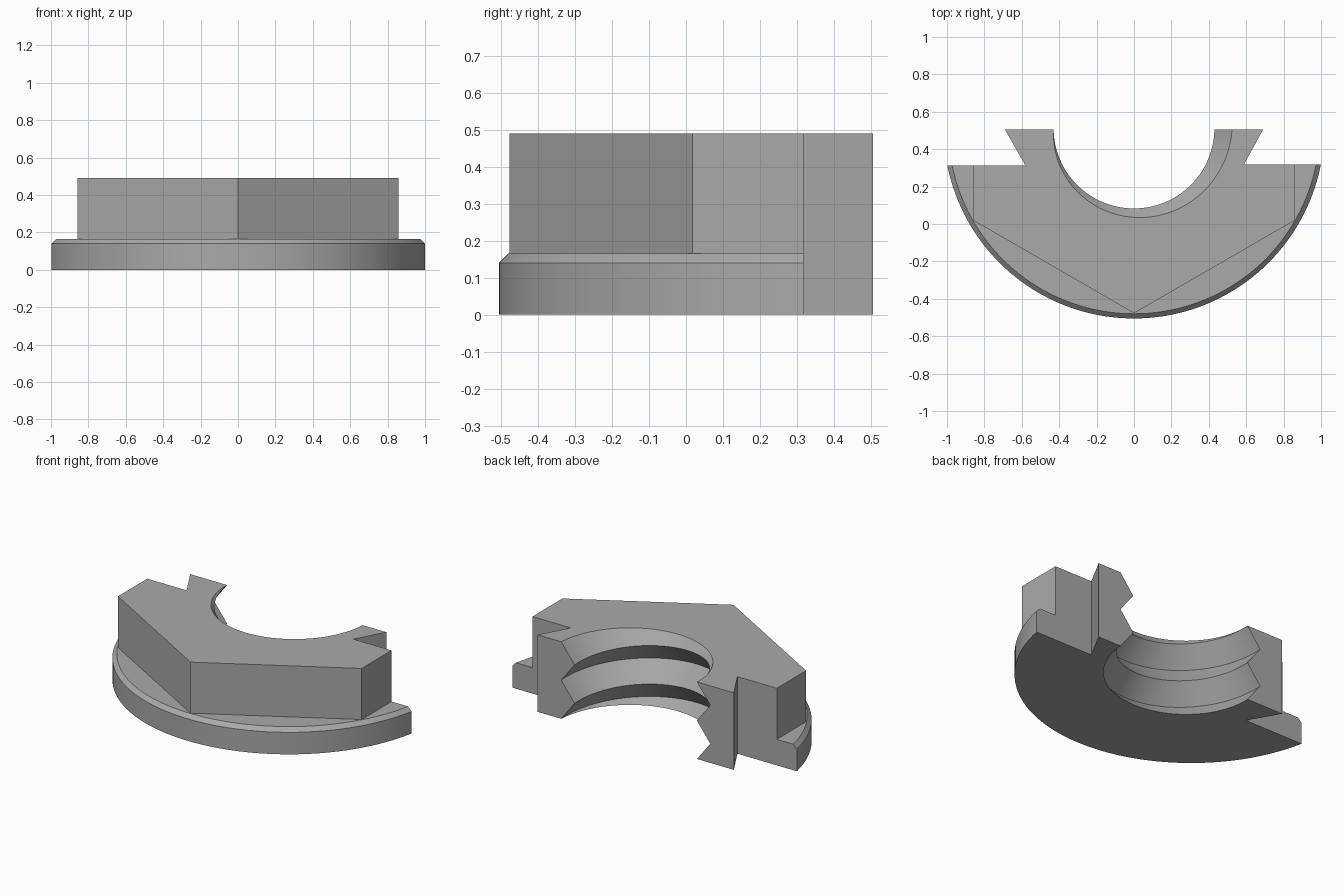
import bpy, bmesh, math

cube = bpy.data.objects.get("Cube")
if cube:
    bpy.data.objects.remove(cube, do_unlink=True)

AXIS_Y = 0.513      # the ring axis lies just behind the split face
TOP = 0.49
PITCH = 0.245

steel = bpy.data.materials.new("grey_steel")
steel.use_nodes = True
steel.diffuse_color = (0.4, 0.4, 0.4, 1)
steel.node_tree.nodes["Principled BSDF"].inputs["Base Color"].default_value = (0.4, 0.4, 0.4, 1)


def finish(name, bm):
    bmesh.ops.recalc_face_normals(bm, faces=bm.faces)
    mesh = bpy.data.meshes.new(name)
    bm.to_mesh(mesh)
    bm.free()
    mesh.materials.append(steel)
    obj = bpy.data.objects.new(name, mesh)
    bpy.context.collection.objects.link(obj)
    return obj


def loft(name, rings):
    """Closed solid through equal-length rings of points."""
    bm = bmesh.new()
    loops = [[bm.verts.new(p) for p in ring] for ring in rings]
    n = len(loops[0])
    for a, b in zip(loops, loops[1:]):
        for i in range(n):
            j = (i + 1) % n
            bm.faces.new((a[i], a[j], b[j], b[i]))
    bm.faces.new(loops[0])
    bm.faces.new(loops[-1])
    return finish(name, bm)


def circle(radius, z, sides):
    return [(radius * math.sin(math.tau * i / sides),
             AXIS_Y - radius * math.cos(math.tau * i / sides), z) for i in range(sides)]


def prism(name, outline, low, high):
    return loft(name, [[(x, y, z) for x, y in outline] for z in (low, high)])


def threaded_bore(name, steps=64, rows=range(-2, 7)):
    """Half-round plug whose wall is a helical V thread."""
    bm = bmesh.new()
    low, high = (bm.verts.new((0, AXIS_Y, z)) for z in (-0.4, 0.9))
    columns = []
    for s in range(steps + 1):
        t = s / steps
        a = -math.pi * t
        column = []
        for k in rows:
            r = 0.43 if k % 2 else 0.525
            column.append(bm.verts.new((r * math.cos(a), AXIS_Y + r * math.sin(a),
                                        (k + t) * PITCH / 2)))
        columns.append(column)
    for a, b in zip(columns, columns[1:]):
        for k in range(len(a) - 1):
            bm.faces.new((a[k], a[k + 1], b[k + 1], b[k]))
        bm.faces.new((low, a[0], b[0]))
        bm.faces.new((high, a[-1], b[-1]))
    # flat back through the axis
    bm.faces.new([low] + columns[0] + [high] + columns[-1][::-1])
    bmesh.ops.triangulate(bm, faces=bm.faces)
    return finish(name, bm)


# Round flange with a bevelled upper rim
nut = loft("split_flange_nut", [circle(1.018, 0, 160), circle(1.018, 0.14, 160),
                                circle(0.993, 0.165, 160)])
# Hexagonal body
hexagon = loft("hex_body", [circle(0.99, z, 6) for z in (0.1, TOP)])
# Retained half, with a flared dovetail tongue on each side
half = prism("dovetail_half", [(-1.2, 0.312), (-0.58, 0.312), (-0.69, 0.505), (0.69, 0.505),
                               (0.588, 0.318), (1.2, 0.318), (1.2, -1.2), (-1.2, -1.2)], -0.2, 0.8)
bore = threaded_bore("thread_cutter")

bpy.ops.object.select_all(action="DESELECT")
bpy.context.view_layer.objects.active = nut
nut.select_set(True)
for tool, operation in ((hexagon, "UNION"), (half, "INTERSECT"), (bore, "DIFFERENCE")):
    tool.hide_render = True
    mod = nut.modifiers.new(tool.name, "BOOLEAN")
    mod.object = tool
    mod.operation = operation
    mod.solver = "EXACT"
    bpy.ops.object.modifier_apply(modifier=mod.name)
    bpy.data.objects.remove(tool, do_unlink=True)

bpy.ops.object.shade_smooth_by_angle(angle=math.radians(30))
